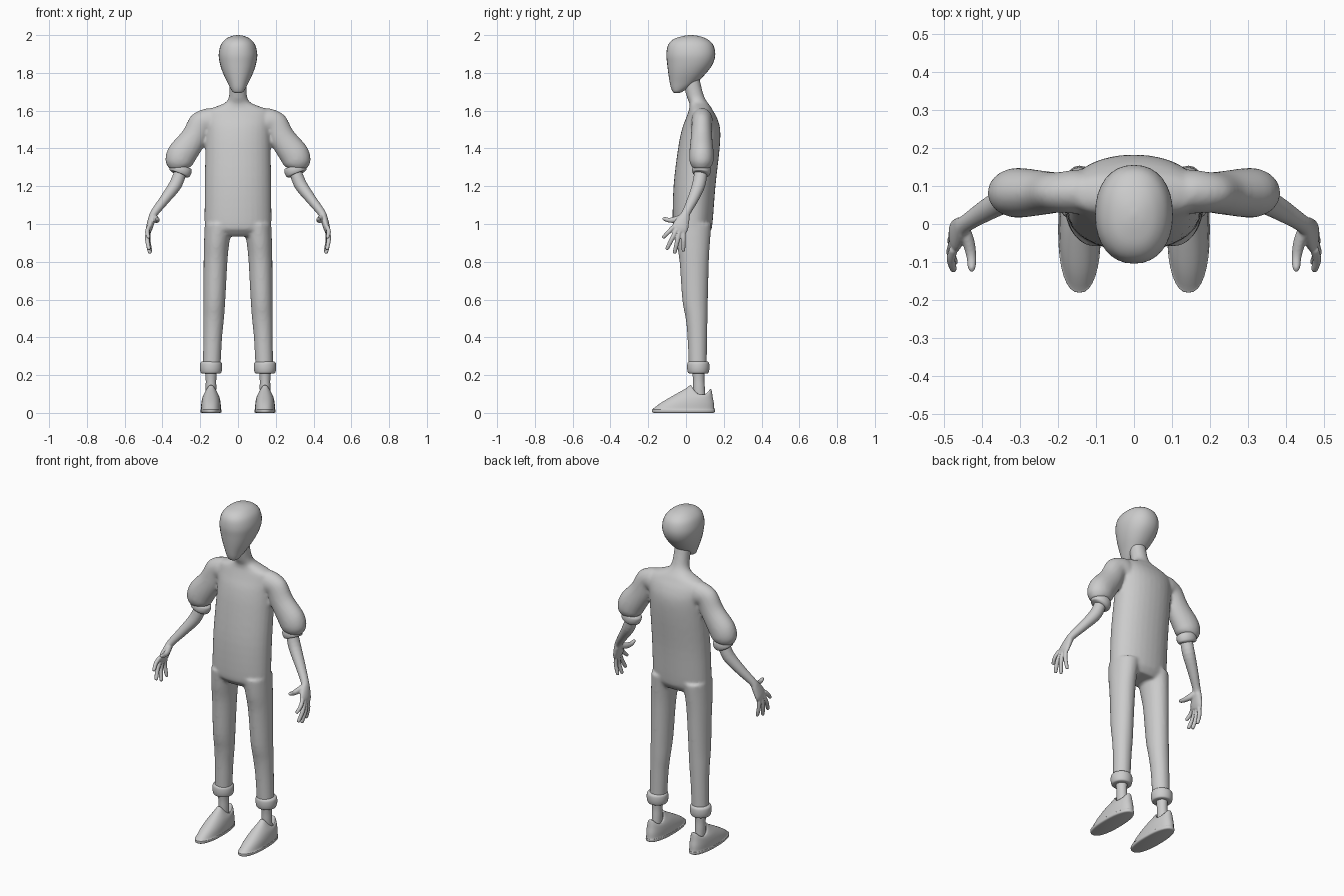
import bpy, bmesh
from math import sin, cos, pi
from mathutils import Vector as V

SEG = 32
X, Y = V((1, 0, 0)), V((0, 1, 0))


def spow(c, e):
    return (1 if c >= 0 else -1) * abs(c) ** (2 / e)


def ring(c, u, v, e=2.0):
    # superellipse around c spanned by half-axes u and v
    return [V(c) + u * spow(cos(2 * pi * i / SEG), e) + v * spow(sin(2 * pi * i / SEG), e)
            for i in range(SEG)]


def skin(bm, rings, steps=4, mirror=False):
    # smooth skin through rings of points, capped at both ends
    fine = []
    n = len(rings)
    for k in range(n - 1):
        a, b, c, d = (rings[max(0, min(n - 1, k + j))] for j in (-1, 0, 1, 2))
        for s in range(steps):
            t = s / steps
            fine.append([0.5 * (2 * q + (r - p) * t + (2 * p - 5 * q + 4 * r - w) * t * t
                                + (3 * q - p - 3 * r + w) * t ** 3)
                         for p, q, r, w in zip(a, b, c, d)])
    fine.append(rings[-1])
    for side in ((1, -1) if mirror else (1,)):
        loops = [[bm.verts.new((p.x * side, p.y, p.z)) for p in r] for r in fine]
        for a, b in zip(loops, loops[1:]):
            for i in range(SEG):
                j = (i + 1) % SEG
                bm.faces.new((a[i], a[j], b[j], b[i]))
        bm.faces.new(loops[0])
        bm.faces.new(loops[-1])


def stack(bm, rows, cx=None, e=2.0, mirror=False):
    # horizontal sections: z, x-centre, half width, front y, back y
    skin(bm, [ring((x, (f + b) / 2, z), X * w, Y * ((b - f) / 2), e)
              for z, x, w, f, b in rows], mirror=mirror)


def tube(bm, rows, ref=Y, steps=4):
    # mirrored tube: x, y, z, radius across, radius along ref
    pts = [V(r[:3]) for r in rows]
    out = []
    for i, r in enumerate(rows):
        t = (pts[min(i + 1, len(pts) - 1)] - pts[max(i - 1, 0)]).normalized()
        v = (ref - t * ref.dot(t)).normalized()
        out.append(ring(pts[i], v.cross(t) * r[3], v * r[4]))
    skin(bm, out, steps, True)


def finish(name, bm, voxel=0, smooth=0):
    bmesh.ops.recalc_face_normals(bm, faces=bm.faces)
    me = bpy.data.meshes.new(name)
    bm.to_mesh(me)
    bm.free()
    ob = bpy.data.objects.new(name, me)
    bpy.context.collection.objects.link(ob)
    bpy.ops.object.select_all(action='DESELECT')
    ob.select_set(True)
    bpy.context.view_layer.objects.active = ob
    bpy.ops.object.shade_smooth_by_angle(angle=0.9)
    if voxel:
        m = ob.modifiers.new("merge", 'REMESH')
        m.mode = 'VOXEL'
        m.voxel_size = voxel
        m.use_smooth_shade = True
        m = ob.modifiers.new("soften", 'SMOOTH')
        m.factor = 0.5
        m.iterations = smooth
    return ob


# head
bm = bmesh.new()
stack(bm, [(1.693, 0, .012, -.06, -.035), (1.70, 0, .028, -.07, -.02), (1.72, 0, .041, -.079, .015),
           (1.75, 0, .056, -.086, .058), (1.80, 0, .08, -.094, .108), (1.85, 0, .096, -.10, .143),
           (1.90, 0, .102, -.104, .155), (1.95, 0, .09, -.094, .143), (1.98, 0, .064, -.063, .11),
           (1.995, 0, .033, -.015, .068), (2.0, 0, .005, .02, .032)], e=2.2)
finish("head", bm)

# clothed body: torso with neck, trouser legs and sleeves merged
bm = bmesh.new()
stack(bm, [(.935, 0, .14, -.03, .11), (.96, 0, .172, -.055, .128), (1.0, 0, .177, -.07, .14),
           (1.2, 0, .176, -.066, .156), (1.4, 0, .173, -.042, .178), (1.5, 0, .173, -.022, .181),
           (1.56, 0, .178, 0, .165), (1.6, 0, .168, .014, .143), (1.622, 0, .115, .019, .13),
           (1.642, 0, .068, .017, .115), (1.67, 0, .049, .005, .098), (1.72, 0, .045, -.008, .083),
           (1.78, 0, .045, -.015, .07)], e=2.1)
stack(bm, [(.25, .139, .047, .014, .11), (.4, .134, .05, .008, .112), (.5, .129, .055, -.002, .114),
           (.6, .125, .058, -.02, .116), (.8, .119, .063, -.034, .121), (.9, .113, .067, -.05, .127),
           (1.0, .102, .074, -.06, .135)], mirror=True)
tube(bm, [(.10, .085, 1.54, .06, .05), (.15, .085, 1.54, .074, .058), (.195, .083, 1.53, .068, .053),
          (.235, .082, 1.455, .069, .057), (.297, .082, 1.37, .078, .065),
          (.313, .082, 1.325, .073, .062), (.312, .083, 1.295, .054, .046)])
finish("clothed_body", bm, .009, 5)

# rolled sleeve and trouser cuffs
bm = bmesh.new()
tube(bm, [(.296, .083, 1.309, .047, .04), (.298, .083, 1.303, .056, .047), (.304, .082, 1.285, .059, .05),
          (.310, .081, 1.268, .055, .046), (.312, .08, 1.263, .044, .038)])
finish("sleeve_cuffs", bm)
bm = bmesh.new()
stack(bm, [(z, .143, r, .065 - r, .065 + r) for z, r in
           ((.208, .044), (.213, .054), (.235, .059), (.26, .058), (.27, .052), (.273, .044))], mirror=True)
finish("trouser_cuffs", bm)

# forearms with hands: palm, four fingers, thumb
bm = bmesh.new()
tube(bm, [(.30, .08, 1.29, .032, .034), (.330, .068, 1.21, .034, .035), (.388, .036, 1.13, .027, .029),
          (.442, .001, 1.06, .021, .023), (.455, -.012, 1.03, .02, .032), (.468, -.03, .985, .018, .043),
          (.473, -.037, .96, .013, .038)])
for k, tip, r in (((.473, -.066, .985), (.474, -.119, .93), .0115),
                  ((.475, -.05, .97), (.472, -.1, .87), .012),
                  ((.475, -.033, .965), (.467, -.06, .85), .012),
                  ((.472, -.013, .965), (.463, -.014, .86), .0115)):
    k, tip = V(k), V(tip)
    mid = (k + tip) / 2 + X * .007
    end = tip + (tip - mid).normalized() * .007
    tube(bm, [(*k, r, r), (*mid, r, r), (*tip, r * .8, r * .8), (*end, r * .3, r * .3)], X)
tube(bm, [(.452, -.0, 1.045, .016, .016), (.435, -.045, 1.025, .018, .016), (.427, -.085, 1.02, .013, .013),
          (.426, -.115, 1.027, .01, .01), (.426, -.125, 1.03, .004, .004)], X)
finish("forearms_and_hands", bm, .004, 3)

# ankles
bm = bmesh.new()
stack(bm, [(.05, .143, .026, .04, .105), (.13, .143, .028, .038, .1), (.18, .143, .028, .037, .097),
           (.24, .143, .034, .03, .1)], mirror=True)
finish("ankles", bm)

# slip-on shoes: front y, back y, half width, front z, back z, side dip
bm = bmesh.new()
rings = []
for f, b, w, zf, zb, dip in ((-.170, .143, .048, 0, 0, 0), (-.179, .152, .055, .004, .004, 0),
                             (-.180, .153, .056, .017, .017, 0), (-.174, .150, .053, .022, .021, 0),
                             (-.130, .148, .051, .055, .05, 0), (-.06, .142, .045, .096, .08, .006),
                             (0, .138, .037, .13, .106, .022), (.021, .133, .031, .146, .126, .04),
                             (.03, .124, .027, .141, .122, .04), (.04, .11, .022, .1, .09, .02)):
    pts = ring((.143, (f + b) / 2, 0), X * w, Y * ((b - f) / 2), 2.3)
    for p in pts:
        t = (p.y - f) / (b - f)
        p.z = zf + (zb - zf) * t - dip * 4 * t * (1 - t)
    rings.append(pts)
skin(bm, rings, 3, True)
finish("shoes", bm)
